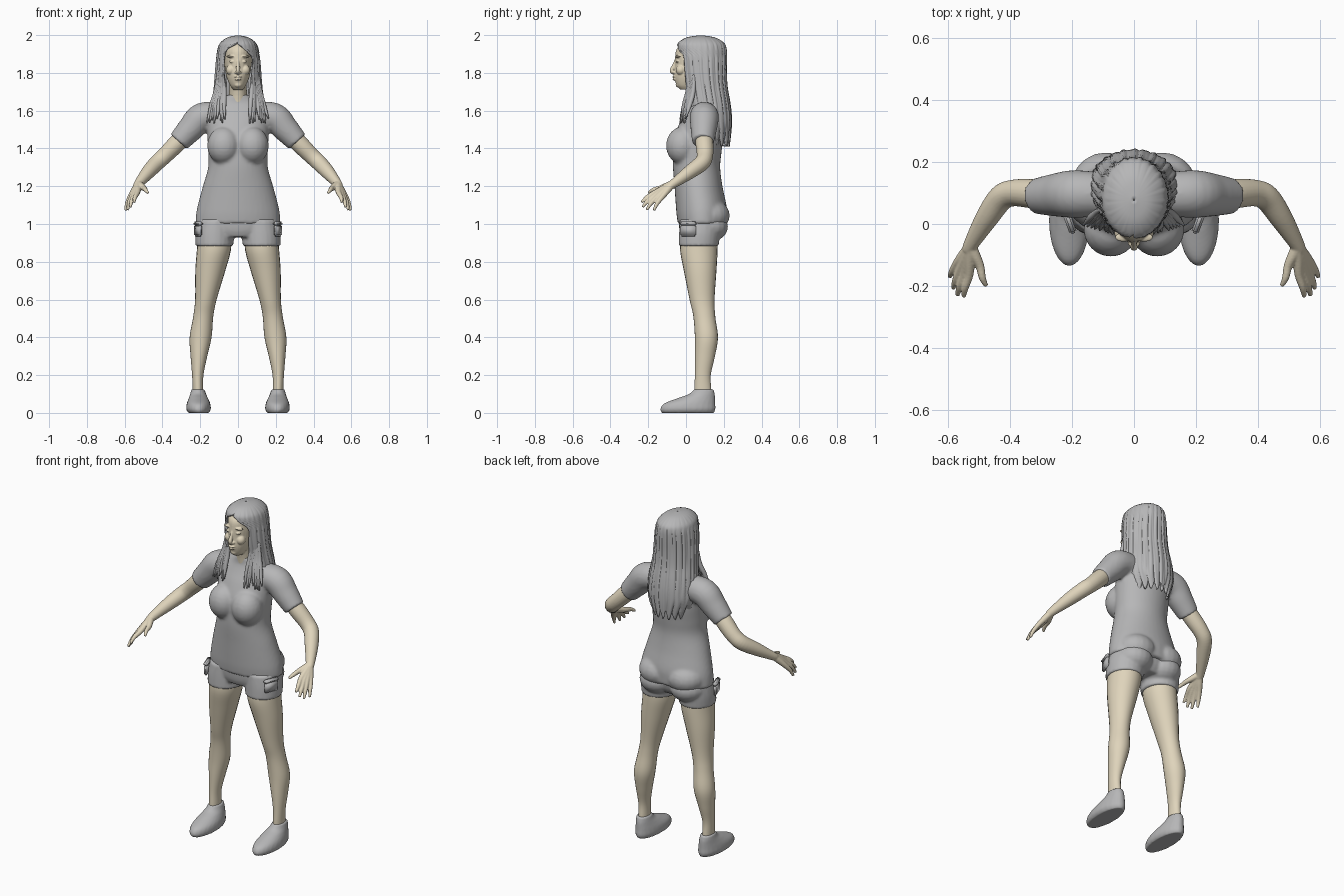
import bpy, bmesh, math, random
from mathutils import Vector, Matrix

random.seed(4)
default = bpy.data.objects.get("Cube")
if default:
    bpy.data.objects.remove(default, do_unlink=True)


def material(name, colour):
    mat = bpy.data.materials.new(name)
    mat.use_nodes = True
    mat.diffuse_color = (*colour, 1)
    shader = mat.node_tree.nodes["Principled BSDF"]
    shader.inputs["Base Color"].default_value = (*colour, 1)
    shader.inputs["Roughness"].default_value = 0.8
    return mat


GREY = material("soft_grey", (.47, .47, .475))
SKIN = material("pale_skin", (.74, .66, .50))


def refine(rows, steps=5):
    """Catmull-Rom interpolation of rows holding any number of values."""
    padded = [rows[0], *rows, rows[-1]]
    result = []
    for k in range(len(rows) - 1):
        p, q, r, s = padded[k:k + 4]
        for step in range(steps):
            t = step / steps
            result.append([b + t * (c - a + t * (2 * a - 5 * b + 4 * c - d
                           + t * (3 * (b - c) + d - a))) / 2
                           for a, b, c, d in zip(p, q, r, s)])
    return result + [list(rows[-1])]


def loft(bm, rows, flat=True, sides=24, mirror=False):
    """Closed tube: rows are x, y, z, radius, second radius."""
    rows = refine([row if len(row) > 4 else (*row, row[-1]) for row in rows])
    centres = [Vector(row[:3]) for row in rows]
    rings = []
    for k, row in enumerate(rows):
        u, v = Vector((1, 0, 0)), Vector((0, 1, 0))
        if not flat:
            tangent = centres[min(k + 1, len(rows) - 1)] - centres[max(k - 1, 0)]
            u = tangent.cross(v).normalized()
            v = tangent.cross(u).normalized()
        ru, rv = (max(radius, .001) for radius in row[3:])
        ring = []
        for n in range(sides):
            angle = math.tau * n / sides
            ring.append(centres[k] + u * ru * math.cos(angle) + v * rv * math.sin(angle))
        rings.append(ring)
    for side in (1, -1) if mirror else (1,):
        verts = [[bm.verts.new((p.x * side, p.y, p.z)) for p in ring] for ring in rings]
        for low, high in zip(verts, verts[1:]):
            for n in range(sides):
                m = (n + 1) % sides
                bm.faces.new((low[n], low[m], high[m], high[n]))
        bm.faces.new(verts[0])
        bm.faces.new(verts[-1])


def blob(bm, centre, radii, mirror=False):
    for side in (1, -1) if mirror else (1,):
        place = Matrix.Translation((centre[0] * side, centre[1], centre[2]))
        bmesh.ops.create_uvsphere(bm, u_segments=20, v_segments=12, radius=1,
                                  matrix=place @ Matrix.Diagonal((*radii, 1)))


def finish(bm, name, mat, voxel=None, relax=3):
    """Turn the parts into one object, fused into a single skin if a voxel size is given."""
    bmesh.ops.recalc_face_normals(bm, faces=bm.faces[:])
    for face in bm.faces:
        face.smooth = True
    mesh = bpy.data.meshes.new(name)
    bm.to_mesh(mesh)
    bm.free()
    mesh.materials.append(mat)
    obj = bpy.data.objects.new(name, mesh)
    bpy.context.collection.objects.link(obj)
    if voxel:
        fuse = obj.modifiers.new("fuse", "REMESH")
        fuse.mode = "VOXEL"
        fuse.voxel_size = voxel
        fuse.use_smooth_shade = True
        soften = obj.modifiers.new("soften", "SMOOTH")
        soften.factor = .5
        soften.iterations = relax
    return obj


# Shirt: torso, bust, seat and short sleeves
bm = bmesh.new()
loft(bm, [(0, .085, 1, .225, .128), (0, .083, 1.05, .222, .133), (0, .08, 1.1, .213, .134),
          (0, .066, 1.2, .186, .127), (0, .056, 1.3, .158, .125), (0, .06, 1.38, .158, .128),
          (0, .067, 1.46, .162, .13), (0, .08, 1.54, .165, .112), (0, .088, 1.6, .165, .088),
          (0, .085, 1.645, .115, .066), (0, .078, 1.685, .053, .06)], sides=40)
blob(bm, (.075, -.018, 1.415), (.088, .088, .1), mirror=True)
blob(bm, (.09, .12, 1.045), (.115, .112, .09), mirror=True)
loft(bm, [(.09, .095, 1.575, .07), (.19, .097, 1.565, .077), (.25, .094, 1.505, .07),
          (.314, .09, 1.435, .058)], flat=False, mirror=True)
finish(bm, "shirt", GREY, .009, 4)

# Shorts: hips, seat and two short legs
bm = bmesh.new()
loft(bm, [(0, .07, .93, .16, .09), (0, .075, .97, .2, .11), (0, .08, 1.05, .212, .122)], sides=40)
blob(bm, (.1, .105, .985), (.108, .118, .085), mirror=True)
loft(bm, [(.113, .078, 1.02, .1, .11), (.122, .072, .95, .103, .109),
          (.125, .067, .883, .1, .106)], mirror=True)
finish(bm, "shorts", GREY, .008, 3)

# Cargo pockets with flaps, on the outer front of each short leg
bm = bmesh.new()
for side in (1, -1):
    for height, size in ((.965, (.018, .085, .06)), (1.002, (.024, .09, .02))):
        place = (Matrix.Translation((.211 * side, .012, height))
                 @ Matrix.Rotation(-.35 * side, 4, "Z"))
        bmesh.ops.create_cube(bm, size=1, matrix=place @ Matrix.Diagonal((*size, 1)))
bmesh.ops.bevel(bm, geom=bm.edges[:], offset=.006, segments=2, affect="EDGES")
finish(bm, "pockets", GREY)

# Legs
bm = bmesh.new()
loft(bm, [(.124, .07, .94, .088, .096), (.128, .068, .86, .09, .099), (.147, .075, .75, .079, .086),
          (.17, .085, .6, .057, .066), (.184, .097, .51, .053, .058), (.198, .108, .4, .058, .061),
          (.207, .1, .3, .044, .053), (.213, .089, .2, .03, .042), (.212, .089, .12, .028, .045),
          (.212, .09, .06, .028, .045)], mirror=True)
finish(bm, "legs", SKIN)

# Shoes
bm = bmesh.new()
loft(bm, [(.208, .01, 0, .055, .138), (.209, .01, .02, .065, .146), (.209, .02, .05, .062, .135),
          (.21, .058, .08, .05, .096), (.211, .084, .1, .042, .068),
          (.212, .094, .125, .035, .052)], mirror=True)
finish(bm, "shoes", GREY, .006, 2)

# Arms and hands: every finger runs from the wrist so that they fuse into a palm
bm = bmesh.new()
loft(bm, [(.27, .093, 1.48, .045), (.33, .098, 1.42, .047), (.39, .1, 1.36, .043),
          (.43, .083, 1.323, .042), (.475, .02, 1.275, .037), (.523, -.06, 1.218, .025),
          (.535, -.085, 1.2, .021)], flat=False, mirror=True)
fingers = [((.533, -.165, 1.165), (.55, -.235, 1.115)),
           ((.548, -.158, 1.155), (.57, -.23, 1.09)),
           ((.56, -.145, 1.15), (.584, -.208, 1.075)),
           ((.57, -.125, 1.145), (.595, -.17, 1.072)),
           ((.498, -.135, 1.19), (.477, -.2, 1.165))]
wrist = Vector((.528, -.072, 1.212))
for knuckle, tip in fingers:
    knuckle, tip = Vector(knuckle), Vector(tip)
    bend = knuckle.lerp(tip, .55) + Vector((.003, -.003, .004))
    loft(bm, [(*wrist, .02), (*wrist.lerp(knuckle, .5), .018), (*knuckle, .0145),
              (*bend, .0115), (*tip, .007)], flat=False, sides=12, mirror=True)
finish(bm, "arms_and_hands", SKIN, .004, 2)

# Head, neck and facial features
bm = bmesh.new()
loft(bm, [(0, .005, 1.712, .026, .036), (0, .004, 1.735, .042, .054), (0, .03, 1.78, .061, .092),
          (0, .055, 1.83, .07, .114), (0, .065, 1.88, .075, .123), (0, .07, 1.93, .074, .117),
          (0, .075, 1.97, .045, .075), (0, .075, 1.982, .015, .02)], sides=32)
loft(bm, [(0, .075, 1.58, .05, .052), (0, .07, 1.68, .047, .055), (0, .055, 1.77, .046, .06)])
loft(bm, [(0, -.054, 1.87, .006), (0, -.065, 1.838, .009), (0, -.075, 1.812, .012),
          (0, -.062, 1.796, .008)], flat=False, sides=12)
blob(bm, (.011, -.062, 1.803), (.009, .01, .007), mirror=True)        # nostril wings
blob(bm, (0, -.063, 1.779), (.021, .009, .005))                       # upper lip
blob(bm, (0, -.061, 1.766), (.018, .01, .006))                        # lower lip
blob(bm, (0, -.038, 1.738), (.021, .017, .016))                       # chin
blob(bm, (.038, -.028, 1.815), (.026, .026, .027), mirror=True)       # cheeks
blob(bm, (.034, -.043, 1.887), (.028, .014, .007), mirror=True)       # brows
blob(bm, (.031, -.045, 1.86), (.016, .01, .007), mirror=True)         # eyes
finish(bm, "head_and_neck", SKIN, .0035, 1)

# Long hair: a shell open at the face, rows are z, y, half width, half depth, half sweep angle
shell = [(1.994, .078, .002, .002, 3.14), (1.984, .078, .052, .07, 3.14),
         (1.958, .08, .088, .115, 3.1), (1.93, .083, .101, .125, 2.62),
         (1.88, .085, .109, .125, 2.38), (1.8, .09, .116, .12, 2.46),
         (1.72, .1, .122, .115, 2.54), (1.65, .112, .132, .115, 2.5),
         (1.58, .122, .138, .113, 2.2), (1.51, .128, .135, .107, 1.8),
         (1.435, .128, .098, .1, 1.4)]
bm = bmesh.new()
columns = 150
grid = []
for z, y, width, depth, sweep in refine(shell, 4):
    # one side sweeps further across the forehead, from an off-centre parting
    left = min(math.pi, sweep + .25 * math.exp(-((z - 1.93) / .03) ** 2))
    right = min(math.pi, sweep)
    row = []
    for n in range(columns + 1):
        angle = -right + (left + right) * n / columns
        fade = min(1, (2 - z) * 12)
        strand = 1 + fade * (.018 * math.sin(26 * angle + 5 * z) + .012 * math.sin(43 * angle))
        ragged = max(0, 1.6 - z) * .15 * math.sin(19 * angle)
        row.append(bm.verts.new((width * strand * math.sin(angle),
                                 y + depth * strand * math.cos(angle), z + ragged)))
    grid.append(row)
for low, high in zip(grid, grid[1:]):
    for n in range(columns):
        bm.faces.new((low[n], low[n + 1], high[n + 1], high[n]))
bmesh.ops.remove_doubles(bm, verts=bm.verts[:], dist=.0002)
hair = finish(bm, "hair_shell", GREY)
thickness = hair.modifiers.new("thickness", "SOLIDIFY")
thickness.thickness = .01
thickness.offset = 0

# Loose locks falling over the front of the shoulders
bm = bmesh.new()
for side in (1, -1):
    for n in range(8):
        part = n / 7
        wobble = random.uniform(-.006, .006)
        end = random.uniform(1.53, 1.56)
        loft(bm, [(side * (.077 + .03 * part), .015 + .03 * part, 1.79, .007),
                  (side * (.072 + .046 * part), .008 + .03 * part, 1.7, .012),
                  (side * (.07 + .07 * part + wobble), -.01 + .03 * part, 1.63, .012),
                  (side * (.065 + .1 * part + wobble), -.032 + .028 * part, end, .003)],
             flat=False, sides=10)
finish(bm, "front_locks", GREY)
